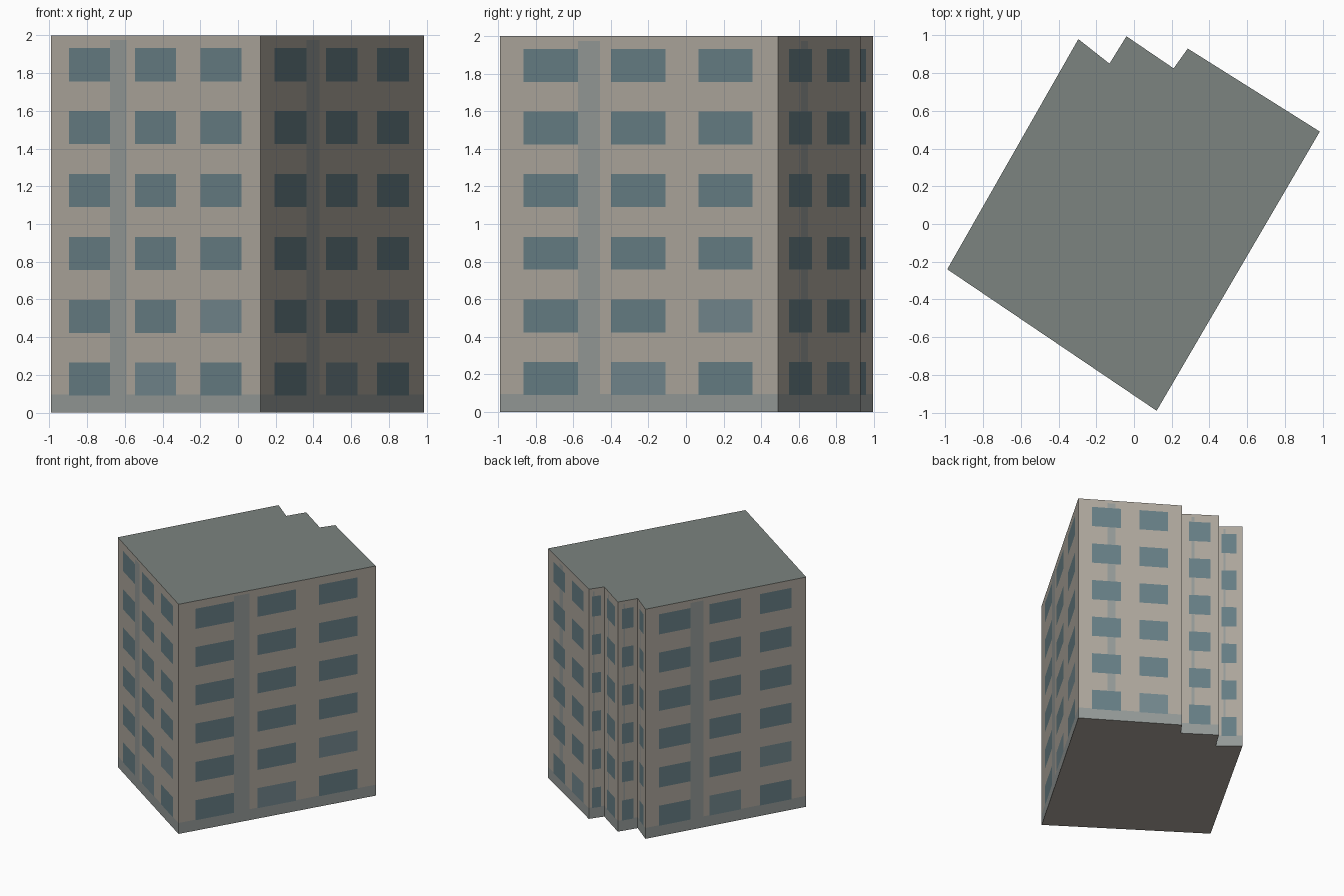
import bpy
import bmesh

if "Cube" in bpy.data.objects:
    bpy.data.objects.remove(bpy.data.objects["Cube"])

H = 2.0          # building height
FLOORS = 6
PITCH = 1 / 3    # storey height
PLINTH = 0.095
STRIP = (0.28, 0.36)
STRIP_TOP = 1.975

# Footprint, counter-clockwise, with the stepped bays at the back
FOOT = [(-0.99, -0.24), (0.12, -0.99), (0.985, 0.49), (0.285, 0.93),
        (0.21, 0.825), (-0.04, 0.995), (-0.13, 0.85), (-0.295, 0.98)]
# Number of window columns on each wall, starting with the front wall
COLUMNS = [3, 3, 2, 1, 1, 1, 1, 3]
# Window spans as fractions of the wall length
SPANS = {1: [(0.22, 0.78)],
         2: [(0.13, 0.41), (0.59, 0.865)],
         3: [(0.085, 0.28), (0.40, 0.595), (0.713, 0.908)]}
ROWS = [(0.09 + r * PITCH, 0.265 + r * PITCH) for r in range(FLOORS)]


def material(name, color):
    m = bpy.data.materials.new(name)
    m.diffuse_color = (*color, 1)
    m.use_nodes = True
    m.node_tree.nodes["Principled BSDF"].inputs["Base Color"].default_value = m.diffuse_color
    return m


WALL, GLASS, GLASS_LIGHT, TRIM = range(4)
wall_mats = [material("plaster", (0.42, 0.385, 0.335)),
             material("glass", (0.135, 0.21, 0.235)),
             material("glass_light", (0.17, 0.245, 0.27)),
             material("trim", (0.30, 0.325, 0.315))]
roof_mat = material("roofing", (0.20, 0.23, 0.215))


def make_object(name, bm, mats):
    mesh = bpy.data.meshes.new(name)
    bm.to_mesh(mesh)
    bm.free()
    for m in mats:
        mesh.materials.append(m)
    obj = bpy.data.objects.new(name, mesh)
    bpy.context.collection.objects.link(obj)


def surface_kind(u, z, spans):
    """Which finish lies at fraction u along the wall and height z."""
    for r, (z0, z1) in enumerate(ROWS):
        for c, (u0, u1) in enumerate(spans):
            if u0 < u < u1 and z0 < z < z1:
                light = (r == 1 and c == 2) or (r == 0 and c == 1)
                return GLASS_LIGHT if light else GLASS
    if z < PLINTH or (STRIP[0] < u < STRIP[1] and z < STRIP_TOP):
        return TRIM
    return WALL


# Walls: each one a flat grid split along window, strip and plinth lines
bm = bmesh.new()
zs = sorted({0, PLINTH, STRIP_TOP, H, *(z for row in ROWS for z in row)})
for i, n in enumerate(COLUMNS):
    (ax, ay), (bx, by) = FOOT[i], FOOT[(i + 1) % len(FOOT)]
    spans = SPANS[n]
    us = sorted({0, 1, *STRIP, *(u for s in spans for u in s)})
    grid = [[bm.verts.new((ax + (bx - ax) * u, ay + (by - ay) * u, z))
             for u in us] for z in zs]
    for j in range(len(zs) - 1):
        for k in range(len(us) - 1):
            f = bm.faces.new((grid[j][k], grid[j][k + 1],
                              grid[j + 1][k + 1], grid[j + 1][k]))
            f.material_index = surface_kind((us[k] + us[k + 1]) / 2,
                                            (zs[j] + zs[j + 1]) / 2, spans)
bmesh.ops.remove_doubles(bm, verts=bm.verts, dist=1e-5)
make_object("walls", bm, wall_mats)


# Flat roof and underside
def slab(name, z, points, mat):
    bm = bmesh.new()
    bm.faces.new([bm.verts.new((x, y, z)) for x, y in points])
    make_object(name, bm, [mat])


slab("roof", H, FOOT, roof_mat)
slab("underside", 0, FOOT[::-1], wall_mats[WALL])
